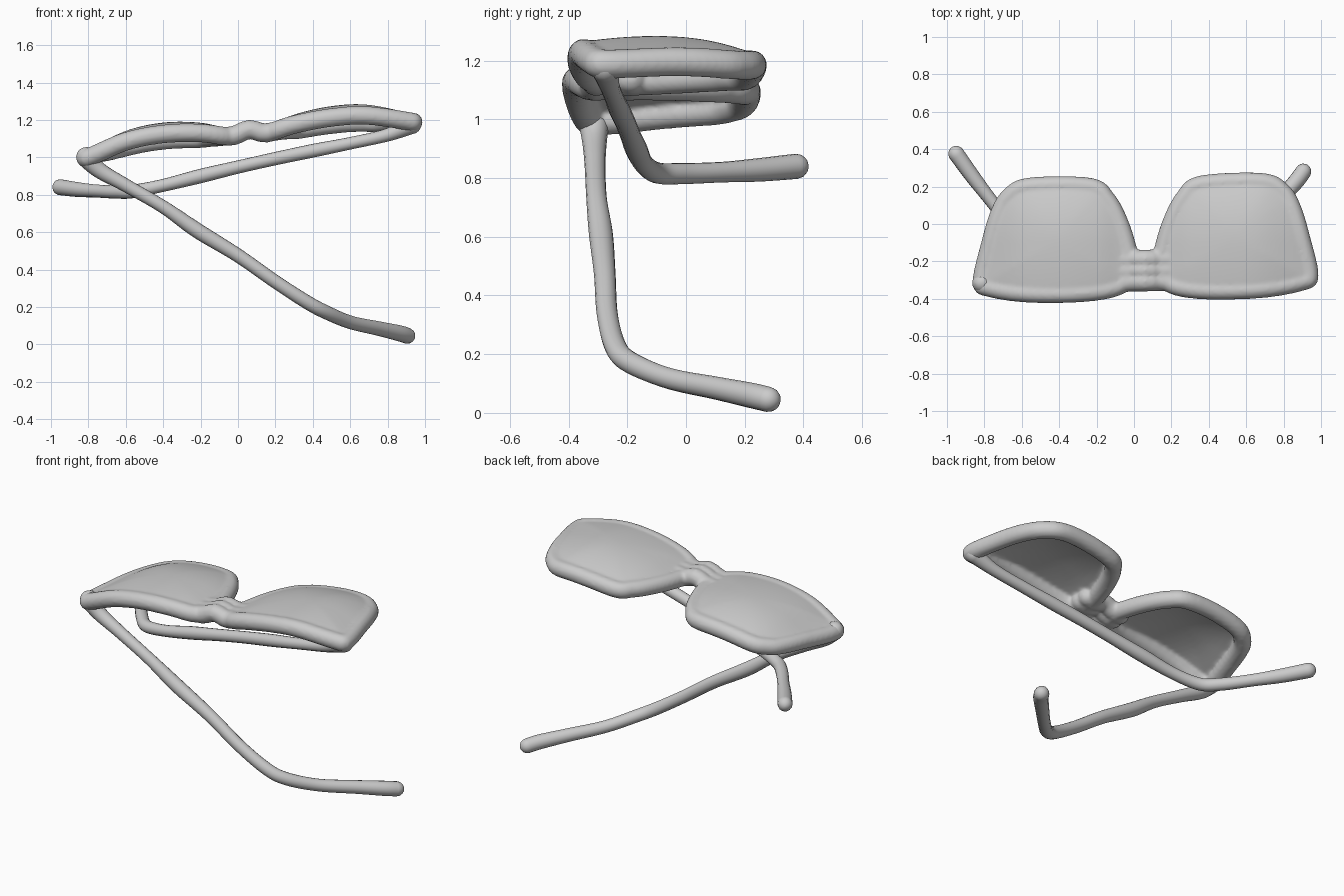
import bpy, bmesh, math
from mathutils import Vector

if "Cube" in bpy.data.objects:
    bpy.data.objects.remove(bpy.data.objects["Cube"])


def smooth_path(pts, n=8, closed=False):
    """Catmull-Rom resampling of a list of points (any dimension)."""
    out, m = [], len(pts)
    for i in range(m if closed else m - 1):
        pick = lambda k: pts[k % m] if closed else pts[max(0, min(m - 1, k))]
        a, b, c, d = (pick(i + k) for k in (-1, 0, 1, 2))
        for s in range(n):
            t = s / n
            out.append(tuple(0.5 * (2 * q + (r - p) * t + (2 * p - 5 * q + 4 * r - w) * t * t
                                    + (3 * q - p - 3 * r + w) * t ** 3)
                             for p, q, r, w in zip(a, b, c, d)))
    if not closed:
        out.append(tuple(pts[-1]))
    return out


def tube(name, pts, closed=False):
    """Round tube through (x, y, z, radius) points, rounded at open ends."""
    pts = list(pts)
    if not closed:
        for end in (0, -1):
            p = Vector(pts[end][:3])
            r = pts[end][3]
            d = (p - Vector(pts[1 if end == 0 else -2][:3])).normalized()
            cap = [(*(p + d * r * math.sin(a)), max(r * math.cos(a), 0.001))
                   for a in (0.4, 0.8, 1.15, 1.4, math.pi / 2)]
            pts = cap[::-1] + pts if end == 0 else pts + cap
    cu = bpy.data.curves.new(name, 'CURVE')
    cu.dimensions = '3D'
    cu.bevel_depth = 1.0
    cu.bevel_resolution = 6
    cu.use_fill_caps = True
    sp = cu.splines.new('POLY')
    sp.points.add(len(pts) - 1)
    for q, p in zip(sp.points, pts):
        q.co = (*p[:3], 1)
        q.radius = p[3]
    sp.use_cyclic_u = closed
    ob = bpy.data.objects.new(name, cu)
    bpy.context.collection.objects.link(ob)
    bpy.ops.object.select_all(action='DESELECT')
    ob.select_set(True)
    bpy.context.view_layer.objects.active = ob
    bpy.ops.object.convert(target='MESH')
    ob = bpy.context.object
    for f in ob.data.polygons:
        f.use_smooth = True
    return ob


# Height of the tilted, bowed front across its width
ARCH = smooth_path([(-0.95, 0.955), (-0.8, 1.0), (-0.6, 1.085), (-0.4, 1.125), (-0.2, 1.13),
                    (-0.04, 1.113), (0.06, 1.15), (0.15, 1.13), (0.3, 1.175), (0.5, 1.213),
                    (0.7, 1.223), (0.97, 1.183)])


def height(x, y):
    z = ARCH[0][1]
    for (x0, z0), (x1, z1) in zip(ARCH, ARCH[1:]):
        if x0 <= x:
            z = z0 + (z1 - z0) * min(1, (x - x0) / (x1 - x0))
    return z - 0.045 * (max(0, y + 0.1) / 0.35) ** 2


def place(side, u, v):
    """Half-profile coordinates to the slightly turned front."""
    x = 0.062 + side * u
    return x, v + 0.02 * x


# Rim centre line of one lens, mirrored for the other
HALF = smooth_path([(0.875, -0.285), (0.835, -0.325), (0.62, -0.36), (0.3, -0.36), (0.12, -0.315),
                    (0.09, -0.2), (0.105, -0.1), (0.15, 0.03), (0.21, 0.135), (0.30, 0.203),
                    (0.62, 0.21), (0.73, 0.155), (0.785, 0.06), (0.83, -0.09)], 6, True)


def lens(name, side):
    """Thin domed sheet made of rings shrinking to the middle."""
    bm = bmesh.new()
    cu, cv = 0.47, -0.08
    layers = []
    for off in (0.016, -0.016):
        rings = []
        for k in range(10):
            s = 1 - k / 10
            ring = []
            for u, v in HALF:
                x, y = place(side, cu + (u - cu) * s, cv + (v - cv) * s)
                ring.append(bm.verts.new((x, y, height(x, y) + 0.025 + 0.02 * (1 - s * s) + off)))
            rings.append(ring)
        x, y = place(side, cu, cv)
        mid = bm.verts.new((x, y, height(x, y) + 0.045 + off))
        n = len(HALF)
        for i in range(n):
            j = (i + 1) % n
            for a, b in zip(rings, rings[1:]):
                bm.faces.new((a[i], a[j], b[j], b[i]))
            bm.faces.new((rings[-1][i], rings[-1][j], mid))
        layers.append(rings[0])
    for i in range(n):
        j = (i + 1) % n
        bm.faces.new((layers[0][i], layers[1][i], layers[1][j], layers[0][j]))
    bmesh.ops.recalc_face_normals(bm, faces=bm.faces)
    me = bpy.data.meshes.new(name)
    bm.to_mesh(me)
    bm.free()
    ob = bpy.data.objects.new(name, me)
    bpy.context.collection.objects.link(ob)
    return ob


# Rims and lenses
parts = []
for side in (-1, 1):
    ring = []
    for u, v in HALF:
        x, y = place(side, u, v)
        ring.append((x, y, height(x, y), 0.05))
    parts.append(tube("rim", ring, True))
    parts.append(lens("lens", side))

# Bridge: three fused bars
for v in (-0.31, -0.25, -0.19):
    bar = []
    for k in range(-4, 5):
        x, y = place(1, k * 0.03, v)
        bar.append((x, y, height(x, y), 0.052))
    parts.append(tube("bridge", bar))

# Fuse into one soft front
bpy.ops.object.select_all(action='DESELECT')
for p in parts:
    p.select_set(True)
bpy.context.view_layer.objects.active = parts[0]
bpy.ops.object.join()
front = bpy.context.object
front.name = "lens_front"
rm = front.modifiers.new("fuse", 'REMESH')
rm.mode = 'VOXEL'
rm.voxel_size = 0.01
rm.use_smooth_shade = True
sm = front.modifiers.new("soften", 'SMOOTH')
sm.factor = 0.5
sm.iterations = 6

# Folded temples, slightly uneven, with thicker ear tips
tube("left_temple", smooth_path([
    (-0.81, -0.315, 1.0, 0.055), (-0.74, -0.312, 0.93, 0.043), (-0.6, -0.31, 0.85, 0.036),
    (-0.4, -0.305, 0.735, 0.035), (-0.22, -0.29, 0.61, 0.041), (0.0, -0.277, 0.475, 0.037),
    (0.2, -0.268, 0.335, 0.036), (0.37, -0.24, 0.225, 0.037), (0.47, -0.19, 0.172, 0.037),
    (0.6, -0.06, 0.118, 0.036), (0.75, 0.1, 0.085, 0.039), (0.86, 0.22, 0.06, 0.043),
    (0.905, 0.28, 0.046, 0.043)]))
tube("right_temple", smooth_path([
    (0.93, -0.275, 1.175, 0.05), (0.8, -0.262, 1.12, 0.035), (0.6, -0.245, 1.075, 0.033),
    (0.4, -0.228, 1.035, 0.036), (0.2, -0.208, 0.993, 0.035), (0.0, -0.19, 0.948, 0.035),
    (-0.2, -0.17, 0.9, 0.038), (-0.4, -0.145, 0.85, 0.034), (-0.56, -0.1, 0.818, 0.036),
    (-0.65, -0.02, 0.815, 0.036), (-0.76, 0.12, 0.82, 0.035), (-0.86, 0.25, 0.828, 0.04),
    (-0.95, 0.375, 0.84, 0.043)]))
